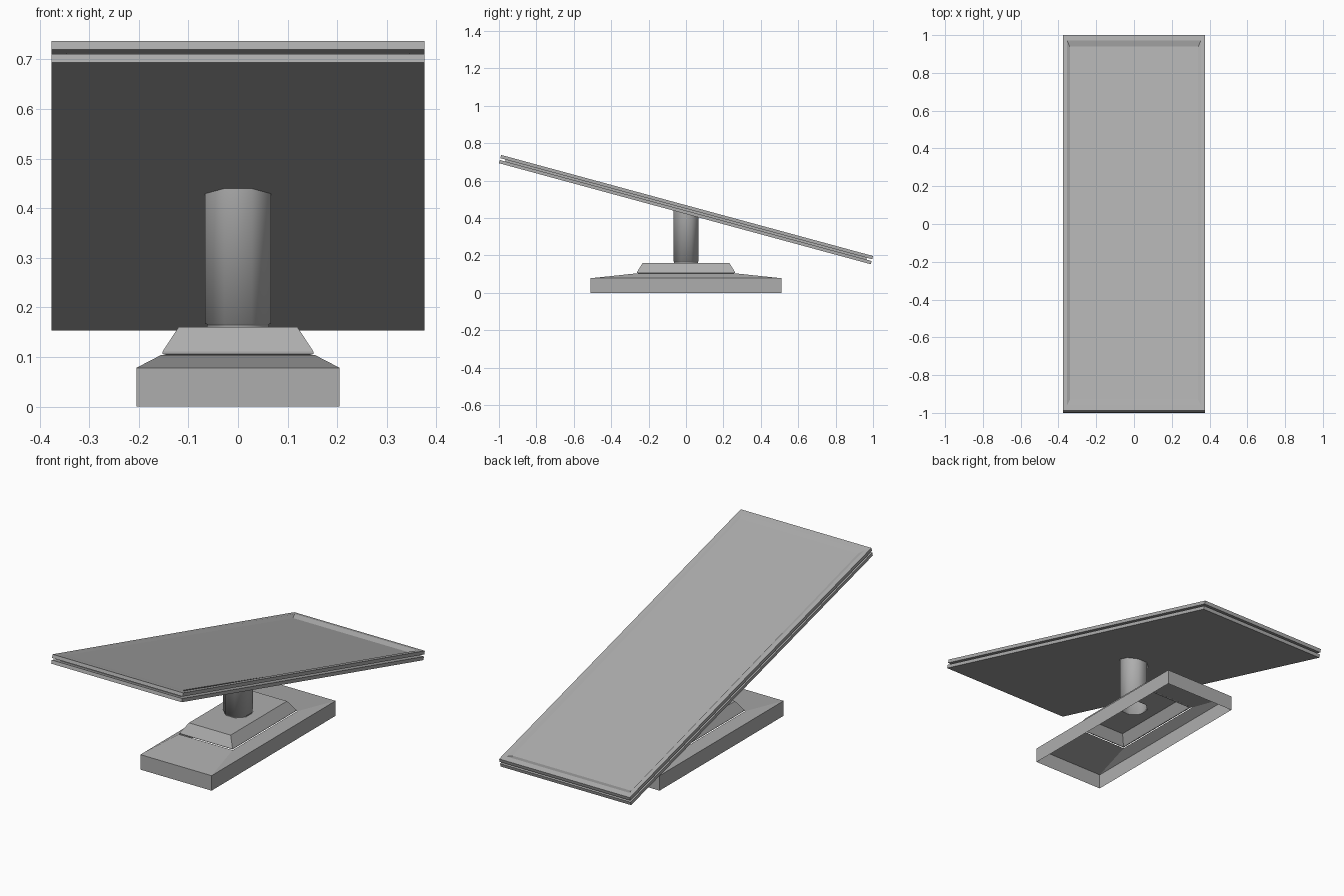
import bpy, bmesh, math
from mathutils import Matrix

cube = bpy.data.objects.get("Cube")
if cube:
    bpy.data.objects.remove(cube, do_unlink=True)

grey = bpy.data.materials.new("mid grey")
grey.use_nodes = True
colour = (0.42, 0.42, 0.42, 1)
grey.diffuse_color = colour
grey.node_tree.nodes["Principled BSDF"].inputs["Base Color"].default_value = colour

TILT = math.radians(-15.2)
HALF_W, HALF_L = 0.376, 1.03
PANEL_Z = 0.445
PANEL = Matrix.Translation((0, 0, PANEL_Z)) @ Matrix.Rotation(TILT, 4, 'X')


def rect(x, y, z):
    return [(-x, -y, z), (x, -y, z), (x, y, z), (-x, y, z)]


def octagon(r, z):
    angles = [math.pi / 8 + i * math.pi / 4 for i in range(8)]
    return [(r * math.cos(a), r * math.sin(a), z) for a in angles]


def loft(name, rings, cap_start=False, cap_end=False, matrix=None, smooth=False):
    """Join a stack of closed outlines into one surface."""
    bm = bmesh.new()
    loops = []
    for ring in rings:
        verts = [bm.verts.new(p) for p in ring]
        n = len(verts)
        loops.append((verts, [bm.edges.new((verts[i], verts[(i + 1) % n])) for i in range(n)]))
    for (va, ea), (vb, eb) in zip(loops, loops[1:]):
        if len(va) == len(vb):
            n = len(va)
            for i in range(n):
                j = (i + 1) % n
                bm.faces.new((va[i], va[j], vb[j], vb[i]))
        else:
            bmesh.ops.bridge_loops(bm, edges=ea + eb)
    if cap_start:
        bm.faces.new(loops[0][0][::-1])
    if cap_end:
        bm.faces.new(loops[-1][0])
    bmesh.ops.recalc_face_normals(bm, faces=bm.faces)
    if matrix:
        bm.transform(matrix)
    mesh = bpy.data.meshes.new(name)
    bm.to_mesh(mesh)
    bm.free()
    mesh.materials.append(grey)
    obj = bpy.data.objects.new(name, mesh)
    bpy.context.collection.objects.link(obj)
    if smooth:
        mesh.polygons.foreach_set("use_smooth", [True] * len(mesh.polygons))
    return obj


# Hollow base, open underneath, with a shallow sloping top
loft("base_shell", [rect(0.205, 0.51, 0), rect(0.205, 0.51, 0.078), rect(0.155, 0.265, 0.104)])

# Stepped plinth with an opening for the hollow post
loft("plinth", [rect(0.145, 0.255, 0.104), rect(0.152, 0.262, 0.106), rect(0.152, 0.262, 0.111),
                rect(0.12, 0.232, 0.16), octagon(0.068, 0.16)])

# Eight-sided post, cut to the slope of the panel
slope = math.tan(TILT)
top = [(x, y, 0.43 + slope * y) for x, y, z in octagon(0.0725, 0)]
loft("post", [octagon(0.068, 0.16), octagon(0.068, 0.166), octagon(0.0725, 0.167), top], smooth=True)

# Lower panel slab and the inset core that leaves a groove around the edge
loft("lower_slab", [rect(HALF_W, HALF_L, -0.0228), rect(HALF_W, HALF_L, -0.005)], True, True, PANEL)
loft("panel_core", [rect(HALF_W - 0.03, HALF_L - 0.03, -0.005),
                    rect(HALF_W - 0.03, HALF_L - 0.03, 0.005)], matrix=PANEL)

# Upper slab with a recess that deepens towards the low end
floor = [(x, y, 0.0218 - 0.013 * max(0, y)) for x, y, z in
         rect(HALF_W - 0.036, HALF_L - 0.06, 0)]
loft("upper_slab", [rect(HALF_W - 0.03, HALF_L - 0.03, 0.005), rect(HALF_W, HALF_L, 0.005),
                    rect(HALF_W, HALF_L, 0.0228), rect(HALF_W - 0.022, HALF_L - 0.03, 0.0228),
                    floor], cap_end=True, matrix=PANEL)
